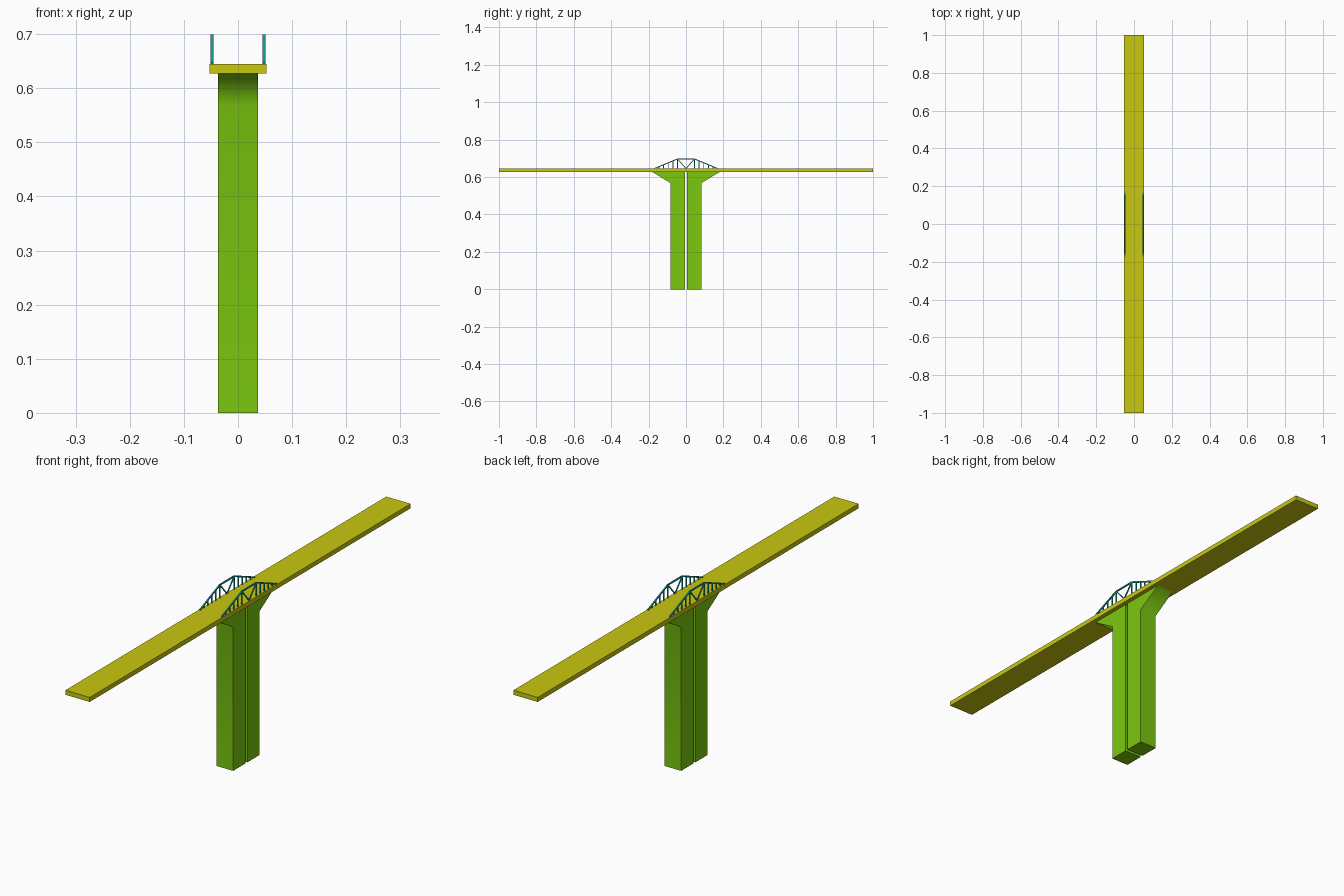
import bpy
import bmesh
from mathutils import Vector

cube = bpy.data.objects.get("Cube")
if cube:
    bpy.data.objects.remove(cube, do_unlink=True)


def material(name, rgb):
    mat = bpy.data.materials.new(name)
    mat.use_nodes = True
    colour = (*rgb, 1)
    mat.diffuse_color = colour
    mat.node_tree.nodes["Principled BSDF"].inputs["Base Color"].default_value = colour
    return mat


YELLOW = material("deck yellow", (0.58, 0.58, 0.005))
GREEN = material("pier green", (0.20, 0.58, 0.005))
TEAL = material("truss teal", (0.01, 0.42, 0.37))


def add_prism(bm, profile, x, width):
    """Extrude a (y, z) outline across x, centred on x."""
    rows = [[bm.verts.new((x + s * width / 2, y, z)) for y, z in profile] for s in (-1, 1)]
    bm.faces.new(rows[0])
    bm.faces.new(rows[1])
    n = len(profile)
    for i in range(n):
        j = (i + 1) % n
        bm.faces.new((rows[0][i], rows[0][j], rows[1][j], rows[1][i]))


def finish(name, bm, mat):
    bmesh.ops.recalc_face_normals(bm, faces=bm.faces)
    mesh = bpy.data.meshes.new(name)
    bm.to_mesh(mesh)
    bm.free()
    mesh.materials.append(mat)
    obj = bpy.data.objects.new(name, mesh)
    bpy.context.collection.objects.link(obj)
    return obj


DECK_BOTTOM, DECK_TOP = 0.627, 0.645

# Long road deck
bm = bmesh.new()
add_prism(bm, [(-1, DECK_BOTTOM), (1, DECK_BOTTOM), (1, DECK_TOP), (-1, DECK_TOP)], 0, 0.106)
finish("deck", bm, YELLOW)

# Twin piers, each flaring outward under the deck
for name, side in (("front_pier", -1), ("back_pier", 1)):
    outline = [(0.006, 0), (0.082, 0), (0.082, 0.567), (0.18, DECK_BOTTOM), (0.006, DECK_BOTTOM)]
    bm = bmesh.new()
    add_prism(bm, [(side * y, z) for y, z in outline], 0, 0.073)
    pier = finish(name, bm, GREEN)
    # Soften only the bend between shaft and flare
    for face in pier.data.polygons:
        face.use_smooth = True
    for edge in pier.data.edges:
        a, b = (pier.data.vertices[i].co for i in edge.vertices)
        bend = all(abs(v.z - 0.567) < 0.001 for v in (a, b))
        edge.use_edge_sharp = not bend
    weighted = pier.modifiers.new("weighted_normals", "WEIGHTED_NORMAL")
    weighted.keep_sharp = True


def add_bar(bm, x, start, end, thick):
    """Square bar between two (y, z) points."""
    a, b = Vector(start), Vector(end)
    side = (b - a).normalized().orthogonal() * thick / 2
    add_prism(bm, [a - side, b - side, b + side, a + side], x, thick)


# Side trusses: sloped and flat top chord, hangers and a central V
END, KNEE, CROWN = 0.17, 0.045, 0.697
HANGERS = 5
for name, x in (("left_truss", 0.048), ("right_truss", -0.048)):
    bm = bmesh.new()
    add_bar(bm, x, (-KNEE, CROWN), (KNEE, CROWN), 0.005)
    for s in (-1, 1):
        add_bar(bm, x, (s * END, DECK_TOP), (s * KNEE, CROWN), 0.005)
        add_bar(bm, x, (s * KNEE, CROWN), (0, DECK_TOP), 0.004)
        for i in range(HANGERS):
            t = (i + 1) / HANGERS
            y = END + (KNEE - END) * t
            z = DECK_TOP + (CROWN - DECK_TOP) * t
            add_bar(bm, x, (s * y, DECK_TOP), (s * y, z), 0.004)
    finish(name, bm, TEAL)
